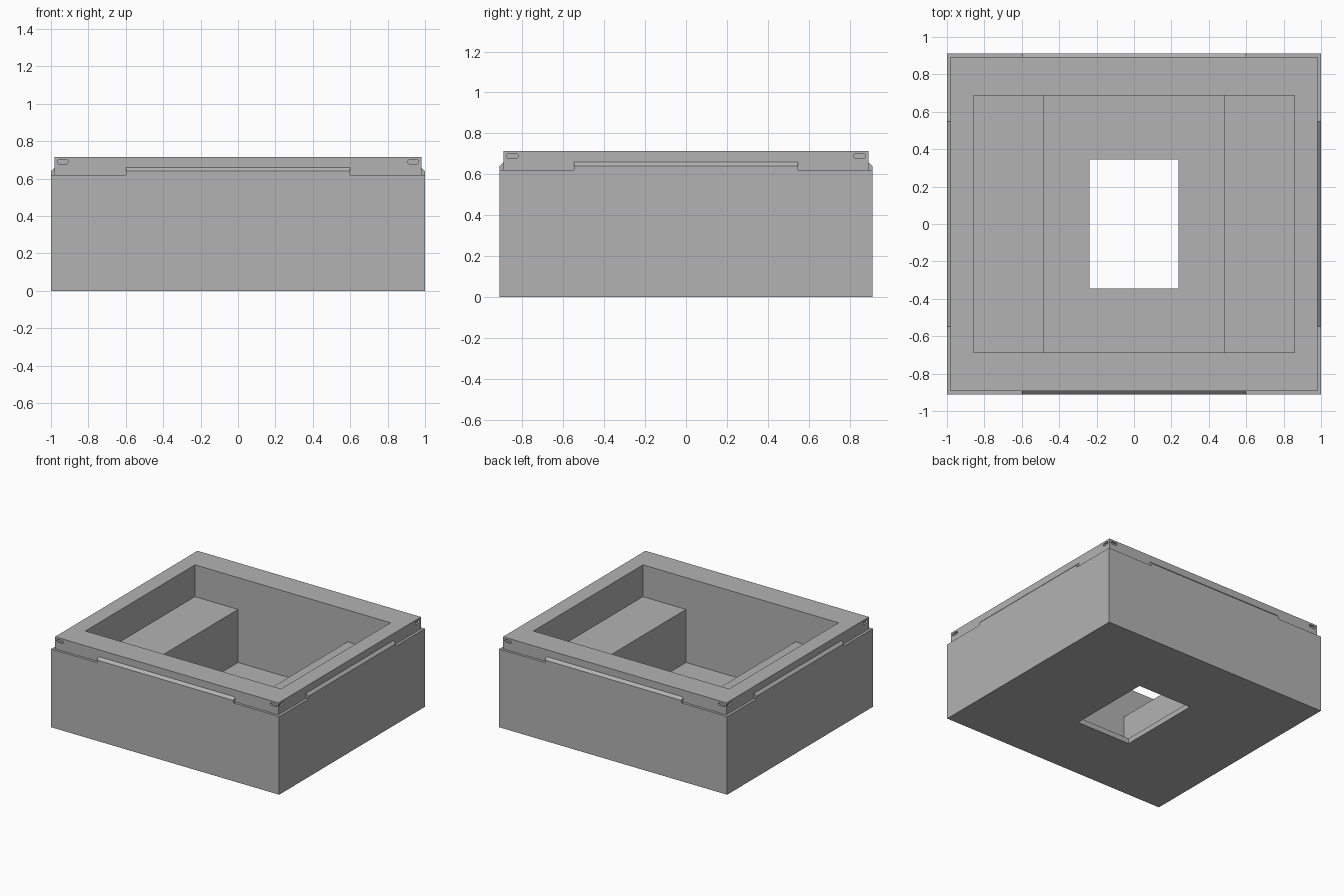
import bpy
import bmesh
import math
from mathutils import Matrix, Vector

cube = bpy.data.objects.get("Cube")
if cube:
    bpy.data.objects.remove(cube, do_unlink=True)

# Overall sizes
HX, HY = 1.0, 0.912
STEP, TOP, FLOOR = 0.62, 0.715, 0.042
INSET = 0.02
CAV_X, CAV_Y = 0.858, 0.686
BENCH_X, BENCH_TOP = 0.48, 0.463

grey = bpy.data.materials.new("plain grey")
grey.use_nodes = True
grey.diffuse_color = (0.45, 0.45, 0.45, 1)
grey.node_tree.nodes["Principled BSDF"].inputs["Base Color"].default_value = grey.diffuse_color


def finish(name, bm):
    bmesh.ops.recalc_face_normals(bm, faces=bm.faces)
    mesh = bpy.data.meshes.new(name)
    bm.to_mesh(mesh)
    bm.free()
    mesh.materials.append(grey)
    obj = bpy.data.objects.new(name, mesh)
    bpy.context.collection.objects.link(obj)
    return obj


def ring_loft(name, rings):
    """Closed loft through rectangular rings (half x, half y, z)."""
    bm = bmesh.new()
    loops = [[bm.verts.new((sx * x, sy * y, z))
              for sx, sy in ((-1, -1), (1, -1), (1, 1), (-1, 1))]
             for x, y, z in rings]
    for a, b in zip(loops, loops[1:] + loops[:1]):
        for i in range(4):
            j = (i + 1) % 4
            bm.faces.new((a[i], a[j], b[j], b[i]))
    return finish(name, bm)


def prism(name, outline, sweep, transform):
    """Extrude a flat outline along a vector, then place it."""
    bm = bmesh.new()
    face = bm.faces.new([bm.verts.new(p) for p in outline])
    new = bmesh.ops.extrude_face_region(bm, geom=[face], use_keep_orig=True)
    verts = [v for v in new["geom"] if isinstance(v, bmesh.types.BMVert)]
    bmesh.ops.translate(bm, verts=verts, vec=Vector(sweep))
    bmesh.ops.transform(bm, matrix=transform, verts=bm.verts)
    return finish(name, bm)


# Tray: outer walls, stepped rim, cavity and floor opening
tray = ring_loft("tray_shell", [
    (HX, HY, 0), (HX, HY, STEP),
    (HX - INSET, HY - INSET, STEP), (HX - INSET, HY - INSET, TOP),
    (CAV_X, CAV_Y, TOP), (CAV_X, CAV_Y, FLOOR),
    (0.238, 0.345, FLOOR), (0.238, 0.345, 0)])

# Raised benches along both inner sides
for side, sx in (("right", -1), ("left", 1)):
    prism(f"{side}_bench",
          [(sx * x, -CAV_Y, z) for x, z in ((BENCH_X, FLOOR), (CAV_X, FLOOR),
                                            (CAV_X, BENCH_TOP), (BENCH_X, BENCH_TOP))],
          (0, 2 * CAV_Y, 0), Matrix())

# Chamfered locating tabs on the step, and slots near the rim corners
sides = (("front", 0, HY, HX, 0.6), ("left", 1, HX, HY, 0.547),
         ("back", 2, HY, HX, 0.6), ("right", 3, HX, HY, 0.547))
for side, turn, dist, span, half in sides:
    spin = Matrix.Rotation(turn * math.pi / 2, 4, "Z")
    prism(f"{side}_tab",
          [(-half, y, z) for y, z in ((-dist, STEP), (-dist, 0.64),
                                      (INSET - dist, 0.66), (INSET - dist, STEP))],
          (2 * half, 0, 0), spin)
    for sx in (-1, 1):
        outline = []
        for i in range(16):
            a = math.tau * (i + 0.5) / 16
            shift = math.copysign(0.018, math.cos(a))
            outline.append((sx * (span - 0.063) + shift + 0.011 * math.cos(a),
                            -dist, 0.689 + 0.011 * math.sin(a)))
        cutter = prism(f"{side}_slot_cutter", outline, (0, INSET + 0.015, 0), spin)
        cutter.hide_render = True
        cutter.hide_set(True)
        cut = tray.modifiers.new(cutter.name, "BOOLEAN")
        cut.operation = "DIFFERENCE"
        cut.solver = "EXACT"
        cut.object = cutter
